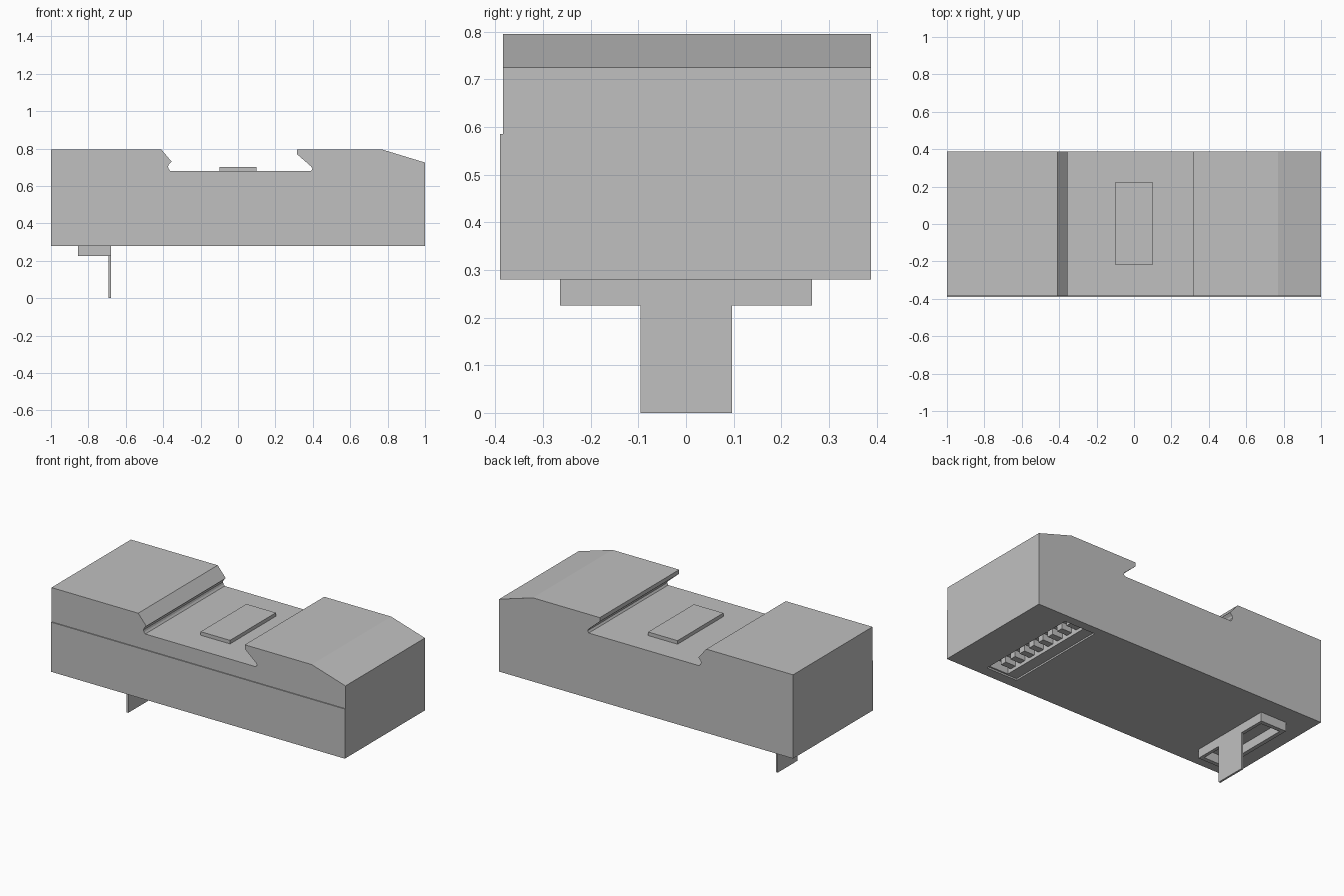
import bpy, bmesh

if "Cube" in bpy.data.objects:
    bpy.data.objects.remove(bpy.data.objects["Cube"])

grey = bpy.data.materials.new("light grey plastic")
grey.diffuse_color = (0.527, 0.527, 0.527, 1)
grey.use_nodes = True
grey.node_tree.nodes["Principled BSDF"].inputs["Base Color"].default_value = grey.diffuse_color


def prism(name, outline, y0, y1):
    """Extrude an (x, z) outline along y."""
    bm = bmesh.new()
    face = bm.faces.new([bm.verts.new((x, y0, z)) for x, z in outline])
    ext = bmesh.ops.extrude_face_region(bm, geom=[face])
    moved = [v for v in ext["geom"] if isinstance(v, bmesh.types.BMVert)]
    bmesh.ops.translate(bm, verts=moved, vec=(0, y1 - y0, 0))
    bmesh.ops.recalc_face_normals(bm, faces=bm.faces)
    mesh = bpy.data.meshes.new(name)
    bm.to_mesh(mesh)
    bm.free()
    mesh.materials.append(grey)
    obj = bpy.data.objects.new(name, mesh)
    bpy.context.collection.objects.link(obj)
    return obj


def box(name, x0, x1, y0, y1, z0, z1):
    return prism(name, [(x0, z0), (x1, z0), (x1, z1), (x0, z1)], y0, y1)


def cut(obj, cutter):
    mod = obj.modifiers.new("cut", "BOOLEAN")
    mod.operation = "DIFFERENCE"
    mod.solver = "EXACT"
    mod.object = cutter
    bpy.context.view_layer.objects.active = obj
    bpy.ops.object.modifier_apply(modifier=mod.name)
    bpy.data.objects.remove(cutter)


# Housing with sloped end, rail channel and undercut lips
housing = prism("housing", [
    (-1, 0.28), (1, 0.28), (1, 0.725), (0.77, 0.795), (0.315, 0.795),
    (0.315, 0.77), (0.39, 0.705), (0.398, 0.692), (0.39, 0.68),
    (-0.362, 0.68), (-0.37, 0.69), (-0.374, 0.702), (-0.37, 0.715),
    (-0.355, 0.73), (-0.41, 0.795), (-1, 0.795)], -0.384, 0.388)

# Connector recess in the underside: shallow step, then a deeper slot
cut(housing, box("recess_cutter", 0.56, 0.77, -0.325, 0.335, 0.2, 0.29))
cut(housing, box("slot_cutter", 0.63, 0.762, -0.315, 0.325, 0.2, 0.35))

# Slightly raised lower front panel
box("front_panel", -1, 1, -0.39, -0.384, 0.28, 0.585)

# Pad in the rail channel
box("channel_pad", -0.1, 0.1, -0.22, 0.225, 0.68, 0.702)

# Row of contacts inside the slot
for i in range(8):
    y = -0.27 + i * 0.079
    box(f"contact_{i + 1}", 0.63, 0.70, y - 0.02, y + 0.02, 0.31, 0.35)

# Open latch frame under the other end
frame = box("latch_frame", -0.855, -0.68, -0.265, 0.265, 0.225, 0.28)
cut(frame, box("frame_cutter", -0.83, -0.70, -0.24, 0.24, 0.2, 0.3))

# Thin tab hanging from the frame
box("latch_tab", -0.692, -0.68, -0.095, 0.097, 0, 0.28)
